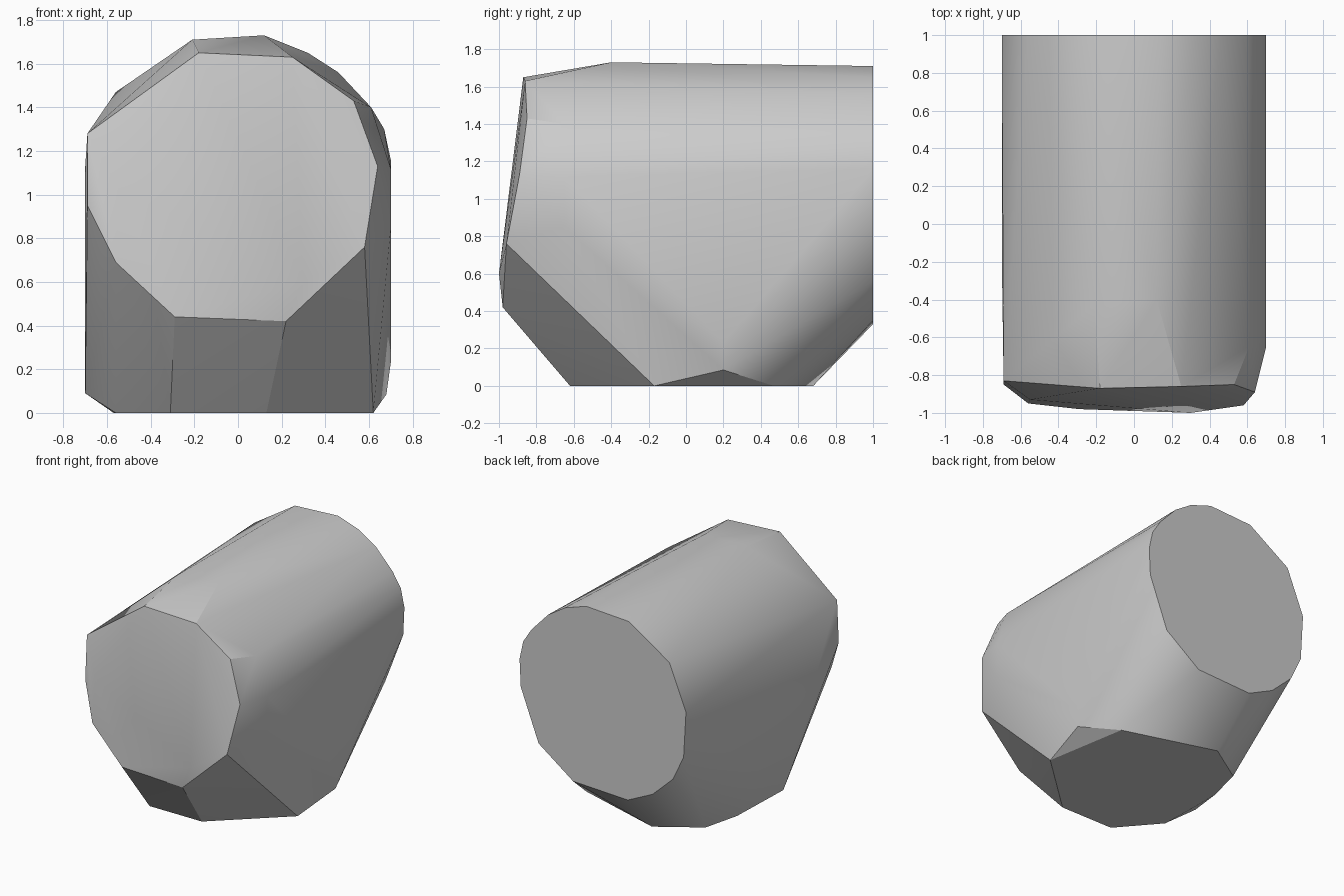
import bpy
import bmesh
import math

default_cube = bpy.data.objects.get("Cube")
if default_cube:
    bpy.data.objects.remove(default_cube, do_unlink=True)


def make_material(name, colour):
    material = bpy.data.materials.new(name)
    material.use_nodes = True
    material.diffuse_color = colour
    shader = material.node_tree.nodes["Principled BSDF"]
    shader.inputs["Base Color"].default_value = colour
    return material


def make_hull(name, points, material):
    """Wrap a faceted convex skin around the section outlines."""
    bm = bmesh.new()
    for point in points:
        bm.verts.new(point)
    result = bmesh.ops.convex_hull(bm, input=bm.verts)
    unused = set(result["geom_interior"]) | set(result["geom_unused"])
    bmesh.ops.delete(bm, geom=[g for g in unused if isinstance(g, bmesh.types.BMVert)],
                     context="VERTS")
    # Merge the triangles of each flat cap
    bmesh.ops.dissolve_limit(bm, angle_limit=math.radians(0.5),
                             verts=bm.verts, edges=bm.edges)
    bmesh.ops.recalc_face_normals(bm, faces=bm.faces)
    mesh = bpy.data.meshes.new(name)
    bm.to_mesh(mesh)
    bm.free()
    mesh.materials.append(material)
    body = bpy.data.objects.new(name, mesh)
    bpy.context.collection.objects.link(body)
    return body


# Flat back cap outline (x, z)
back_outline = [
    (-.22, 1.69), (.14, 1.71), (.32, 1.65), (.46, 1.56), (.6, 1.41),
    (.67, 1.3), (.7, 1.16), (.69, .95), (.54, .56), (.25, .35),
    (-.21, .33), (-.42, .43), (-.59, .59), (-.68, .78), (-.7, 1.13),
    (-.56, 1.47),
]
# Flat underside outline (x, y)
base_outline = [
    (.13, -.62), (.62, -.17), (.51, .47), (-.19, .68), (-.5, .48),
    (-.57, .2), (-.57, -.04), (-.56, -.33), (-.31, -.62),
]
# Slightly domed front cap (x, y, z)
front_outline = [
    (-.18, -.87, 1.65), (.25, -.86, 1.63), (.53, -.85, 1.43),
    (.64, -.89, 1.13), (.58, -.96, .76), (.3, -1, .6), (.22, -.98, .42),
    (-.29, -.98, .44), (-.56, -.95, .69), (-.55, -.93, 1.03),
    (-.65, -.84, 1.26),
]
# Shoulder and flank corners that swell the sides
side_corners = [
    (.12, -.4, 1.73), (-.21, -.43, 1.71), (-.69, -.83, 1.28),
    (-.69, -.85, .95), (-.7, -.17, .09), (.68, .2, .085),
    (.7, -.65, 1.12), (.7, -.65, .85), (.7, .2, .23), (.61, -.65, 1.4),
]

points = [(x, 1, z) for x, z in back_outline]
points += [(x, y, 0) for x, y in base_outline]
points += front_outline + side_corners

grey = make_material("plain_grey", (.6, .6, .6, 1))
body = make_hull("faceted_body", points, grey)

# Soft rounded sides with crisp cap edges
bpy.ops.object.select_all(action="DESELECT")
body.select_set(True)
bpy.context.view_layer.objects.active = body
bpy.ops.object.shade_smooth_by_angle(angle=math.radians(30))
